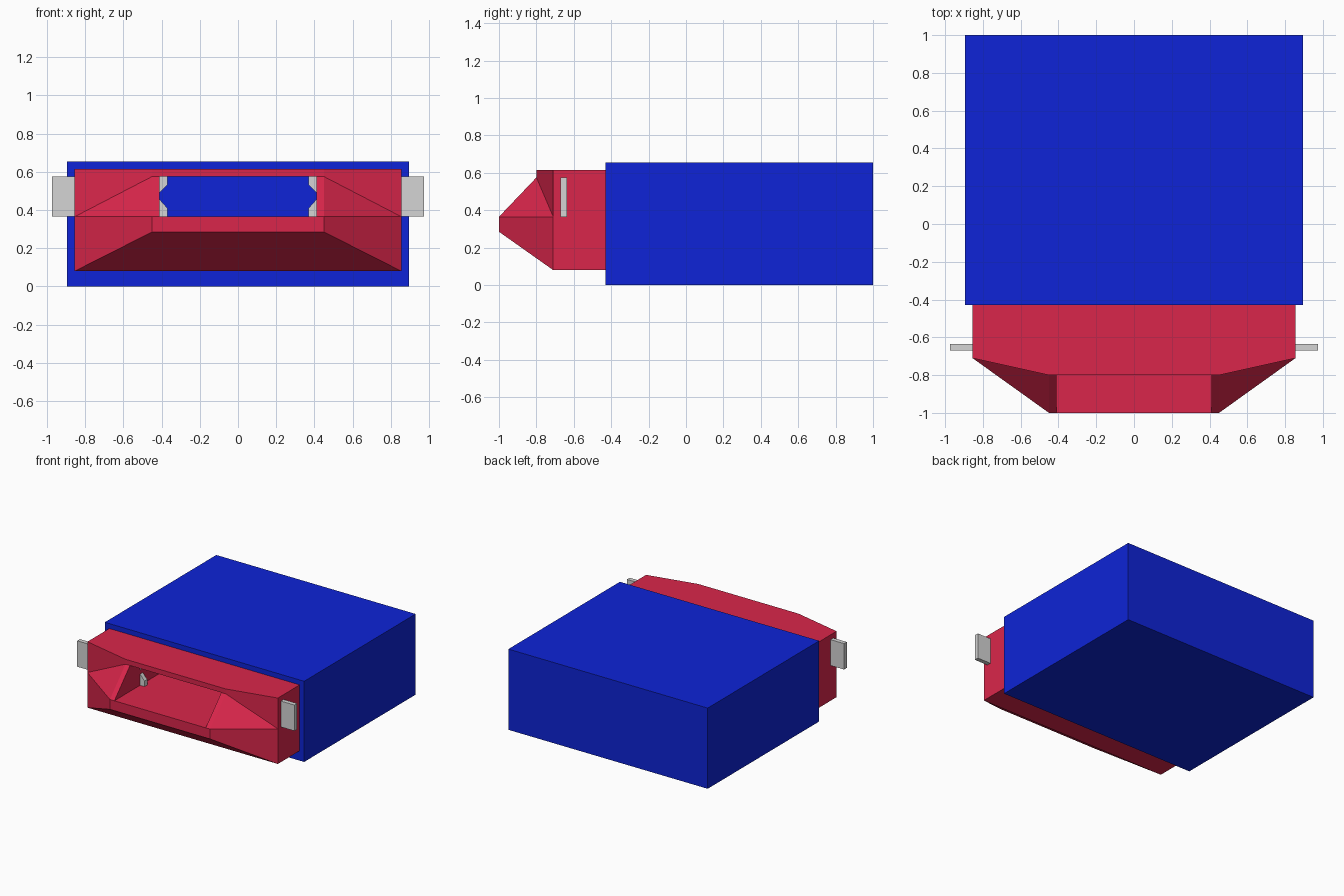
import bpy
import bmesh

cube = bpy.data.objects.get("Cube")
if cube:
    bpy.data.objects.remove(cube, do_unlink=True)


def material(name, rgb):
    mat = bpy.data.materials.new(name)
    mat.use_nodes = True
    mat.diffuse_color = (*rgb, 1)
    mat.node_tree.nodes["Principled BSDF"].inputs["Base Color"].default_value = (*rgb, 1)
    return mat


blue = material("cargo_blue", (0.0044, 0.0176, 0.68))
red = material("cab_red", (0.70, 0.0194, 0.07))
grey = material("mirror_grey", (0.66, 0.66, 0.66))


def finish(name, bm, mat, mirror=False):
    bmesh.ops.recalc_face_normals(bm, faces=bm.faces[:])
    mesh = bpy.data.meshes.new(name)
    bm.to_mesh(mesh)
    bm.free()
    mesh.materials.append(mat)
    obj = bpy.data.objects.new(name, mesh)
    bpy.context.collection.objects.link(obj)
    if mirror:
        mod = obj.modifiers.new("Mirror", "MIRROR")
        mod.use_axis[0] = True
    return obj


# Shared dimensions
back, corner, brow, nose = -0.43, -0.71, -0.80, -1.0      # y stations
bottom, chin, sill, head, roof = 0.08, 0.285, 0.365, 0.575, 0.615   # z levels
side, pillar, opening = 0.855, 0.45, 0.41                  # half widths

# Cargo box
bm = bmesh.new()
bmesh.ops.create_cube(bm, size=1)
for v in bm.verts:
    v.co.x *= 1.79
    v.co.y = 1.0 if v.co.y > 0 else back
    v.co.z = 0.655 if v.co.z > 0 else 0
finish("cargo_box", bm, blue)

# Cab: left half with an open windscreen tunnel, mirrored
roof_corner = (side, corner, roof)
sill_corner = (side, corner, sill)
chin_corner = (side, corner, chin)
low_corner = (side, corner, bottom)
brow_top = (pillar, brow, roof)
brow_low = (pillar, brow, head)
nose_top = (pillar, nose, sill)
nose_low = (pillar, nose, chin)
open_top = (opening, brow, head)
open_low = (opening, nose, sill)
back_top = (side, back, roof)
back_low = (side, back, bottom)
tunnel_top = (opening, back, head)
tunnel_low = (opening, back, sill)


def mid(y, z):
    return (0, y, z)


cab_faces = [
    # roof, lintel, windscreen pillar, nose
    (mid(back, roof), back_top, roof_corner, brow_top, mid(brow, roof)),
    (mid(brow, roof), brow_top, brow_low, open_top, mid(brow, head)),
    (brow_low, nose_top, open_low, open_top),
    (open_low, nose_top, nose_low, mid(nose, chin), mid(nose, sill)),
    # sloped underside and floor
    (nose_low, low_corner, mid(corner, bottom), mid(nose, chin)),
    (low_corner, back_low, mid(back, bottom), mid(corner, bottom)),
    # side and faceted front corner
    (back_top, roof_corner, sill_corner, chin_corner, low_corner, back_low),
    (roof_corner, brow_top, brow_low, sill_corner),
    (sill_corner, brow_low, nose_top),
    (sill_corner, nose_top, nose_low, chin_corner),
    (chin_corner, nose_low, low_corner),
    # tunnel floor, wall and ceiling
    (open_low, mid(nose, sill), mid(back, sill), tunnel_low),
    (open_low, open_top, tunnel_top, tunnel_low),
    (open_top, mid(brow, head), mid(back, head), tunnel_top),
    # rear ring
    (mid(back, roof), back_top, back_low, mid(back, bottom), mid(back, sill),
     tunnel_low, tunnel_top, mid(back, head)),
]
bm = bmesh.new()
for face in cab_faces:
    bm.faces.new([bm.verts.new(p) for p in face])
bmesh.ops.remove_doubles(bm, verts=bm.verts[:], dist=0.001)
finish("cab", bm, red, mirror=True)

# Side mirrors: flat bars with a notched inner end
tip, inner = 0.975, 0.37
profile = [(tip, sill), (tip, head), (inner, head), (inner, 0.53),
           (opening, 0.49), (opening, 0.455), (inner, 0.41), (inner, sill)]
bm = bmesh.new()
plate = bm.faces.new([bm.verts.new((x, -0.67, z)) for x, z in profile])
grown = bmesh.ops.extrude_face_region(bm, geom=[plate])["geom"]
bmesh.ops.translate(bm, vec=(0, 0.035, 0),
                    verts=[g for g in grown if isinstance(g, bmesh.types.BMVert)])
finish("side_mirrors", bm, grey, mirror=True)
